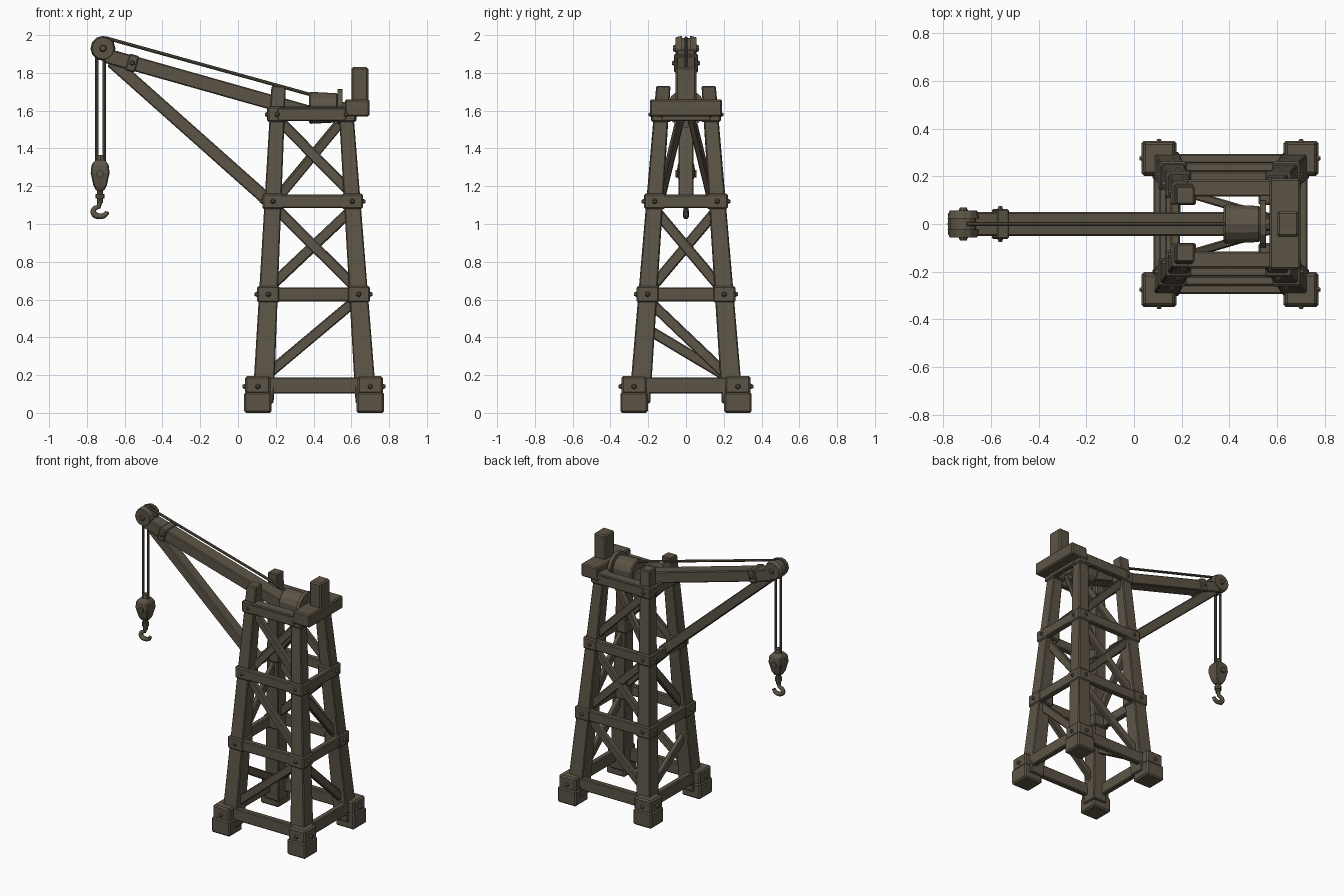
import bpy, bmesh, math
from mathutils import Vector, Matrix

if "Cube" in bpy.data.objects:
    bpy.data.objects.remove(bpy.data.objects["Cube"])

wood = bpy.data.materials.new("weathered brown")
wood.diffuse_color = (0.108, 0.089, 0.062, 1)
wood.use_nodes = True
wood.node_tree.nodes["Principled BSDF"].inputs["Base Color"].default_value = wood.diffuse_color


def finish(name, bm, bevel=0.006):
    bmesh.ops.recalc_face_normals(bm, faces=bm.faces)
    me = bpy.data.meshes.new(name)
    bm.to_mesh(me)
    bm.free()
    me.materials.append(wood)
    ob = bpy.data.objects.new(name, me)
    bpy.context.collection.objects.link(ob)
    if bevel:
        m = ob.modifiers.new("worn edges", 'BEVEL')
        m.width, m.segments = bevel, 1
    return ob


def block(name, c, size, bevel=0.006):
    bm = bmesh.new()
    bmesh.ops.create_cube(bm, size=1, matrix=Matrix.Translation(c) @ Matrix.Diagonal((*size, 1)))
    return finish(name, bm, bevel)


def axes(d):
    d = d.normalized()
    side = Vector((0, 0, 1)).cross(d)
    side = side.normalized() if side.length > 1e-4 else Vector((0, 1, 0))
    return d, side, d.cross(side)


def beam(name, a, b, width, height, bevel=0.006):
    # straight timber from a to b
    a, b = Vector(a), Vector(b)
    d, s, u = axes(b - a)
    mat = Matrix((d, s, u)).transposed().to_4x4()
    mat.translation = (a + b) / 2
    bm = bmesh.new()
    bmesh.ops.create_cube(bm, size=1, matrix=mat @ Matrix.Diagonal(((b - a).length, width, height, 1)))
    return finish(name, bm, bevel)


def rod(name, a, b, r1, r2=None, sides=10, bevel=0):
    a, b = Vector(a), Vector(b)
    bm = bmesh.new()
    mat = (b - a).to_track_quat('Z', 'Y').to_matrix().to_4x4()
    mat.translation = (a + b) / 2
    bmesh.ops.create_cone(bm, cap_ends=True, segments=sides, radius1=r1,
                          radius2=r1 if r2 is None else r2, depth=(b - a).length, matrix=mat)
    return finish(name, bm, bevel)


def loft(name, rings, bevel=0.006):
    # rectangular sections: (x, y, z, half x, half y)
    bm = bmesh.new()
    vs = [[bm.verts.new((x + i * hx, y + j * hy, z)) for i, j in ((-1, -1), (1, -1), (1, 1), (-1, 1))]
          for x, y, z, hx, hy in rings]
    for p, q in zip(vs, vs[1:]):
        for k in range(4):
            bm.faces.new((p[k], p[(k + 1) % 4], q[(k + 1) % 4], q[k]))
    bm.faces.new(vs[0][::-1])
    bm.faces.new(vs[-1])
    return finish(name, bm, bevel)


def leg(sx, sy, z):
    # leg centre at height z
    t = (z - 0.1) / 1.63
    x = 0.135 + 0.08 * t if sx < 0 else 0.675 - 0.112 * t
    return Vector((x, sy * (0.242 - 0.122 * t), z))


corners = [(sx, sy) for sx in (-1, 1) for sy in (-1, 1)]

# Tapered legs and footings
for sx, sy in corners:
    top = 1.73 if sx < 0 else 1.62
    a, b = leg(sx, sy, 0.05), leg(sx, sy, top)
    loft("tower_leg", [(*a, 0.056, 0.056), (*b, 0.038, 0.038)])
    fx, fy = (0.105 if sx < 0 else 0.7), sy * 0.275
    block("foot_block", (fx, fy, 0.055), (0.146, 0.146, 0.11), 0.01)
    block("foot_collar", (fx, fy, 0.147), (0.134, 0.134, 0.095), 0.01)
    for dx, dy in ((sx, 0), (0, sy)):
        c = Vector((fx + dx * 0.06, fy + dy * 0.06, 0.14))
        rod("foot_bolt", c, c + Vector((dx, dy, 0)) * 0.022, 0.018, 0.008, 6)

# Horizontal rails, corner collars and bolts at each level
for z, h, half in ((0.145, 0.085, 0.06), (0.628, 0.074, 0.06), (1.12, 0.07, 0.056), (1.58, 0.07, 0.052)):
    P = {k: leg(*k, z) for k in corners}
    for s in (-1, 1):
        off = Vector((0, s * 0.035, 0))
        beam("side_rail", P[(-1, s)] + off, P[(1, s)] + off, 0.04, h)
        off = Vector((s * 0.035, 0, 0))
        beam("end_rail", P[(s, -1)] + off, P[(s, 1)] + off, 0.04, h)
    if z > 0.2:
        for (sx, sy), p in P.items():
            block("corner_collar", p, (half * 2, half * 2, h + 0.012), 0.008)
            for dx, dy in ((sx, 0), (0, sy)):
                c = p + Vector((dx, dy, 0)) * (half - 0.004)
                rod("collar_bolt", c, c + Vector((dx, dy, 0)) * 0.018, 0.017, 0.007, 6)


# Diagonal braces
def brace(k1, z1, k2, z2, w=0.035, h=0.055):
    beam("diagonal_brace", leg(*k1, z1), leg(*k2, z2), w, h)


for s in (-1, 1):
    brace((-1, s), 0.19, (1, s), 0.61)
    brace((-1, s), 1.1, (1, s), 0.65)
    brace((-1, s), 1.56, (1, s), 1.16)
    # inner braces rising to the winch
    beam("inner_brace", (0.22, s * 0.13, 1.15), (0.56, s * 0.03, 1.56), 0.035, 0.05)
brace((-1, 1), 0.66, (1, 1), 1.08)
brace((1, -1), 0.6, (1, 1), 0.18)
brace((-1, -1), 0.45, (-1, 1), 0.18)
brace((1, -1), 1.08, (1, 1), 0.64)
brace((-1, 1), 1.08, (-1, -1), 0.64)

# Top deck beams and rear post
block("rear_cross_beam", (0.632, 0, 1.615), (0.13, 0.38, 0.09), 0.008)
for s in (-1, 1):
    block("deck_beam", (0.42, s * 0.15, 1.605), (0.40, 0.07, 0.035))
block("rear_post", (0.645, 0, 1.73), (0.09, 0.11, 0.2), 0.01)

# Winch drum lying along x
rod("winch_drum", (0.375, 0, 1.615), (0.53, 0, 1.615), 0.085, 0.077, 14, 0.008)
rod("winch_flange", (0.527, 0, 1.612), (0.552, 0, 1.612), 0.102, sides=14)
rod("winch_axle", (0.55, 0, 1.615), (0.62, 0, 1.615), 0.03, sides=8)

# Boom, strut and strap
beam("boom", (-0.70, 0, 1.892), (0.38, 0, 1.587), 0.1, 0.078)
beam("boom_strut", (-0.67, 0, 1.862), (0.17, 0, 1.115), 0.08, 0.068)
beam("boom_strap", (-0.585, 0, 1.859), (-0.535, 0, 1.845), 0.126, 0.09)
for s in (-1, 1):
    rod("strap_bolt", (-0.56, s * 0.06, 1.852), (-0.56, s * 0.075, 1.852), 0.016, 0.008, 6)

# Boom head pulley with cheeks
rod("head_pulley", (-0.715, -0.03, 1.93), (-0.715, 0.03, 1.93), 0.055, sides=14)
for s in (-1, 1):
    rod("pulley_cheek", (-0.715, s * 0.022, 1.93), (-0.715, s * 0.056, 1.93), 0.066, 0.058, 12)
    rod("pulley_pin", (-0.715, s * 0.05, 1.93), (-0.715, s * 0.07, 1.93), 0.022, 0.014, 8)

# Ropes
rod("hoist_rope", (-0.70, 0, 1.985), (0.42, 0, 1.675), 0.009, sides=8)
for x in (-0.748, -0.708):
    rod("hanging_rope", (x, 0, 1.33), (x, 0, 1.93), 0.009, sides=8)

# Hook block
loft("hook_block", [(-0.73, 0, 1.175, 0.02, 0.02), (-0.73, 0, 1.205, 0.036, 0.034),
                    (-0.73, 0, 1.27, 0.05, 0.048), (-0.73, 0, 1.315, 0.045, 0.045),
                    (-0.73, 0, 1.34, 0.024, 0.026)])
rod("block_pin", (-0.73, -0.056, 1.265), (-0.73, 0.056, 1.265), 0.02, sides=8)
rod("rope_shackle", (-0.728, 0, 1.33), (-0.728, 0, 1.365), 0.028, 0.02, 8)
rod("hook_stem", (-0.73, 0, 1.11), (-0.73, 0, 1.18), 0.016, sides=8)
rod("hook_collar", (-0.73, 0, 1.135), (-0.73, 0, 1.16), 0.024, sides=8)

# Curved hook as a tapered curve
cu = bpy.data.curves.new("hook", 'CURVE')
cu.dimensions = '3D'
cu.bevel_depth, cu.bevel_resolution, cu.use_fill_caps = 0.017, 2, True
sp = cu.splines.new('POLY')
pts = [(-0.73, 1.125, 0.9)] + [(-0.73 + 0.037 * math.cos(t), 1.066 + 0.026 * 1.0 * math.sin(t), r)
       for t, r in [(math.radians(100 + 26 * i), 1.0 - 0.3 * abs(i - 5) / 5) for i in range(11)]]
sp.points.add(len(pts) - 1)
for p, (x, z, r) in zip(sp.points, pts):
    p.co, p.radius = (x, 0, z, 1), r
cu.materials.append(wood)
bpy.context.collection.objects.link(bpy.data.objects.new("hook", cu))
